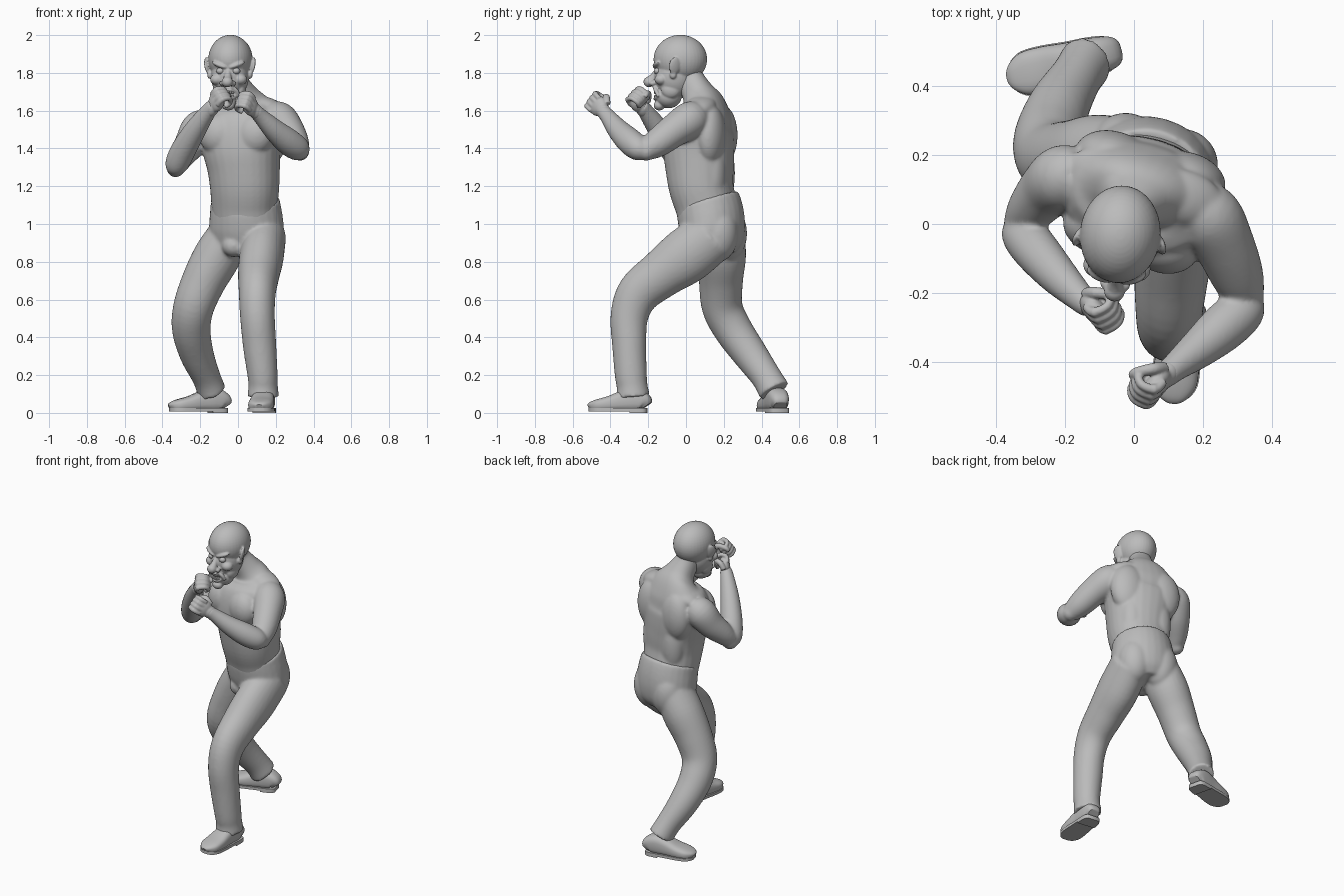
import bpy, bmesh, math
from mathutils import Vector, Matrix

if "Cube" in bpy.data.objects:
    bpy.data.objects.remove(bpy.data.objects["Cube"])

grey = bpy.data.materials.new("plain grey")
grey.use_nodes = True
grey.diffuse_color = (0.5, 0.5, 0.5, 1)
grey.node_tree.nodes["Principled BSDF"].inputs["Base Color"].default_value = (0.5, 0.5, 0.5, 1)


def spline(rows, steps=5):
    """Smooth interpolation through rows of numbers."""
    out = []
    for i in range(len(rows) - 1):
        p = [rows[max(i - 1, 0)], rows[i], rows[i + 1], rows[min(i + 2, len(rows) - 1)]]
        for s in range(steps):
            t = s / steps
            out.append([b + 0.5 * t * (c - a + t * (2*a - 5*b + 4*c - d + t * (3*(b - c) + d - a)))
                        for a, b, c, d in zip(*p)])
    return out + [list(rows[-1])]


def loft(bm, rows, ref=(1, 0, 0), sides=28, power=1.0, m=Matrix()):
    """Skin of oval rings along a path; rows are x, y, z, half width, half depth."""
    rows = spline([r if len(r) == 5 else (*r, r[3]) for r in rows])
    pts = [Vector(r[:3]) for r in rows]
    rings = []
    for i, r in enumerate(rows):
        t = (pts[min(i + 1, len(pts) - 1)] - pts[max(i - 1, 0)]).normalized()
        u = Vector(ref)
        u = (u - t * u.dot(t)).normalized()
        v = t.cross(u)
        ring = []
        for k in range(sides):
            a = 2 * math.pi * k / sides
            c, s = (math.copysign(abs(f) ** power, f) for f in (math.cos(a), math.sin(a)))
            ring.append(bm.verts.new(m @ (pts[i] + u * c * r[3] + v * s * r[4])))
        rings.append(ring)
    for r0, r1 in zip(rings, rings[1:]):
        for k in range(sides):
            n = (k + 1) % sides
            bm.faces.new((r0[k], r0[n], r1[n], r1[k]))
    bm.faces.new(rings[0][::-1])
    bm.faces.new(rings[-1])


def ball(bm, c, r, yaw=0.0, m=Matrix(), tilt=0.0):
    """Ellipsoid at c with radii r."""
    r = r if isinstance(r, tuple) else (r, r, r)
    mat = (m @ Matrix.Translation(c) @ Matrix.Rotation(yaw, 4, 'Z')
           @ Matrix.Rotation(tilt, 4, 'Y') @ Matrix.Diagonal((*r, 1)))
    bmesh.ops.create_uvsphere(bm, u_segments=40, v_segments=24, radius=1, matrix=mat)


def finish(name, bm, voxel=0.0, smooth=4, angle=180):
    """Turn a bmesh into an object, fusing its pieces when a voxel size is given."""
    bmesh.ops.recalc_face_normals(bm, faces=bm.faces)
    me = bpy.data.meshes.new(name)
    bm.to_mesh(me)
    bm.free()
    ob = bpy.data.objects.new(name, me)
    bpy.context.collection.objects.link(ob)
    if voxel:
        rm = ob.modifiers.new("fuse", 'REMESH')
        rm.mode, rm.voxel_size = 'VOXEL', voxel
        sm = ob.modifiers.new("soften", 'SMOOTH')
        sm.factor, sm.iterations = 0.5, smooth
        dg = bpy.context.evaluated_depsgraph_get()
        ob.data = bpy.data.meshes.new_from_object(ob.evaluated_get(dg))
        ob.modifiers.clear()
    ob.data.materials.clear()
    ob.data.materials.append(grey)
    bpy.ops.object.select_all(action='DESELECT')
    ob.select_set(True)
    bpy.context.view_layer.objects.active = ob
    bpy.ops.object.shade_smooth_by_angle(angle=math.radians(angle))


# Bare upper body: trunk, neck, chest, back and arms, turned toward the right
yaw = -0.28
side = (math.cos(yaw), math.sin(yaw), 0)
trunk = Matrix.Translation((0.02, 0.065, 0)) @ Matrix.Rotation(yaw, 4, 'Z')
bm = bmesh.new()
loft(bm, [(.04, .12, 1.0, .17, .15), (.035, .105, 1.1, .175, .16), (.035, .08, 1.2, .183, .168),
          (.03, .072, 1.3, .192, .178), (.02, .068, 1.4, .208, .184), (.015, .072, 1.5, .222, .176),
          (.012, .088, 1.58, .215, .146), (.01, .088, 1.64, .165, .11), (0, .065, 1.69, .1, .085),
          (-.025, .025, 1.76, .072, .075), (-.03, .005, 1.82, .07, .07)], ref=side, power=0.9)
for s in (-1, 1):
    ball(bm, (s * .098, -.105, 1.475), (.105, .08, .11), m=trunk)      # chest muscle
    ball(bm, (s * .11, .1, 1.47), (.115, .078, .16), m=trunk)          # shoulder blade
    ball(bm, (s * .08, .1, 1.27), (.085, .075, .2), m=trunk)           # lower back
    ball(bm, (s * .115, .045, 1.612 + s * .012), (.125, .08, .05), m=trunk, tilt=s * .28)
loft(bm, [(.16, .05, 1.57, .08), (.215, .02, 1.55, .098), (.262, -.06, 1.497, .088),
          (.3, -.15, 1.43, .077), (.322, -.215, 1.39, .058)])
loft(bm, [(.335, -.21, 1.385, .045), (.315, -.25, 1.4, .066), (.26, -.3, 1.44, .07),
          (.19, -.36, 1.5, .058), (.12, -.415, 1.57, .042), (.085, -.445, 1.605, .037)], ref=(0, 0, 1))
ball(bm, (.328, -.21, 1.385), .05)
loft(bm, [(-.16, .14, 1.53, .08), (-.205, .135, 1.505, .095), (-.25, .1, 1.43, .085),
          (-.298, .045, 1.36, .07), (-.325, 0, 1.31, .056)])
loft(bm, [(-.335, 0, 1.285, .042), (-.325, -.025, 1.315, .062), (-.29, -.07, 1.39, .067),
          (-.225, -.145, 1.5, .058), (-.155, -.215, 1.6, .042), (-.125, -.24, 1.63, .037)], ref=(0, 0, 1))
ball(bm, (-.33, .005, 1.295), .048)
finish("bare_upper_body", bm, 0.008, 10)

# Trousers: seat and both legs
bm = bmesh.new()
loft(bm, [(.04, .155, .84, .13, .11), (.042, .15, .89, .185, .15), (.045, .142, .96, .2, .17),
          (.043, .133, 1.03, .196, .176), (.04, .122, 1.09, .188, .174), (.038, .112, 1.125, .183, .168)],
     ref=side)
for s in (-1, 1):
    ball(bm, (s * .085, .135, .95), (.105, .105, .15), m=trunk)        # buttock
ball(bm, (-.02, .05, .885), (.065, .06, .06))
loft(bm, [(.145, .14, .94, .11, .14), (.125, .0, .83, .117, .148), (.11, -.13, .735, .11, .128),
          (.102, -.25, .635, .098, .115), (.103, -.3, .51, .092, .1), (.115, -.3, .35, .088, .09),
          (.13, -.292, .2, .08, .085), (.133, -.285, .14, .078, .082), (.133, -.28, .085, .085, .09)])
loft(bm, [(-.045, .18, .95, .11, .13), (-.11, .188, .83, .125, .13), (-.18, .185, .7, .117, .117),
          (-.235, .192, .56, .108, .108), (-.247, .25, .44, .102, .102), (-.218, .34, .31, .09, .092),
          (-.168, .425, .19, .075, .08), (-.14, .468, .115, .077, .085)])
finish("trousers", bm, 0.009, 8)

# Shoes: rounded upper, thin sole and heel block
for name, heel, toe in (("left_shoe", (.148, -.205), (.112, -.515)),
                        ("right_shoe", (-.06, .5), (-.358, .425))):
    d = Vector(toe) - Vector(heel)
    m = Matrix.Translation((*heel, 0)) @ Matrix.Rotation(math.atan2(d.y, d.x), 4, 'Z')
    shape = [(.002, .035, .06), (.02, .05, .1), (.07, .057, .125), (.13, .06, .11), (.2, .066, .082),
             (.26, .064, .065), (.295, .045, .052), (.31, .02, .038)]
    bm = bmesh.new()
    loft(bm, [(x, 0, .008 + t / 2, w, t / 2) for x, w, t in shape], ref=(0, 1, 0), power=0.7, m=m)
    outline = spline([(x, w + .003) for x, w, t in shape], 3)
    ring = [(x, w) for x, w in outline] + [(x, -w) for x, w in outline[::-1]]
    for keep, low, top in ((ring, .008, .026), ([p for p in ring if p[0] < .09], 0, .02)):
        face = bm.faces.new([bm.verts.new(m @ Vector((x, y, low))) for x, y in keep])
        up = bmesh.ops.extrude_face_region(bm, geom=[face])["geom"]
        bmesh.ops.translate(bm, vec=(0, 0, top - low),
                            verts=[v for v in up if isinstance(v, bmesh.types.BMVert)])
    finish(name, bm, angle=40)

# Clenched hands: x across the knuckles, y along the hand, z out of its back
for name, wrist, along, back, s in (("left_fist", (.095, -.437, 1.595), (-.5, -.5, .52), (.6, -.6, .2), 1),
                                    ("right_fist", (-.14, -.228, 1.61), (.45, -.4, .65), (-.6, -.6, .2), -1)):
    y = Vector(along).normalized()
    z = Vector(back)
    z = (z - y * z.dot(y)).normalized()
    m = (Matrix.Translation(wrist) @ Matrix((y.cross(z), y, z)).transposed().to_4x4()
         @ Matrix.Scale(1.16, 4))
    bm = bmesh.new()
    ball(bm, (0, .045, .0), (.046, .052, .027), m=m)
    ball(bm, (0, .0, 0), (.034, .045, .03), m=m)
    for i in range(4):
        x = (i - 1.5) * .023
        r = .0135 - .0015 * abs(i - 1.5)
        loft(bm, [(x, .05, .014, r), (x, .085, .012, r * 1.1), (x * .95, .098, -.022, r),
                  (x * .9, .075, -.046, r), (x * .85, .045, -.036, r)], sides=12, m=m)
        ball(bm, (x, .087, .01), r * 1.2, m=m)
    loft(bm, [(s * .035, .015, -.01, .016), (s * .05, .05, -.025, .015),
              (s * .03, .075, -.052, .013), (s * .008, .078, -.06, .01)], ref=(0, 0, 1), sides=12, m=m)
    finish(name, bm, 0.0045, 3)

# Head: bald skull, brow, cheeks, round nose, open jaw and ears
face = Matrix.Translation((-.04, -.03, 0)) @ Matrix.Rotation(-.1, 4, 'Z')
bm = bmesh.new()
ball(bm, (0, .0, 1.872), (.117, .142, .129), m=face)
ball(bm, (0, -.03, 1.78), (.1, .108, .12), m=face)
ball(bm, (0, -.062, 1.675), (.07, .068, .062), m=face)
ball(bm, (0, -.112, 1.628), (.034, .03, .027), m=face)                 # chin
loft(bm, [(0, -.12, 1.815, .014), (0, -.14, 1.785, .018), (0, -.16, 1.755, .026), (0, -.165, 1.74, .016)], m=face)
ball(bm, (0, -.167, 1.752), (.03, .029, .028), m=face)
for s in (-1, 1):
    ball(bm, (s * .045, -.12, 1.842), (.046, .022, .014), m=face, tilt=-s * .35, yaw=s * .3)
    ball(bm, (s * .062, -.095, 1.765), (.036, .036, .03), m=face)      # cheek
    ball(bm, (s * .028, -.145, 1.745), (.016, .018, .014), m=face)     # nostril
    ball(bm, (s * .06, -.045, 1.71), (.028, .05, .045), m=face)        # jaw corner
    loft(bm, [(s * .018, -.137, 1.728, .01), (s * .045, -.125, 1.705, .011),
              (s * .055, -.11, 1.675, .01)], sides=12, m=face)         # cheek fold
    ball(bm, (s * .118, -.018, 1.838), (.012, .032, .046), m=face, yaw=s * .45, tilt=s * .2)
    ball(bm, (s * .108, -.028, 1.79), (.012, .018, .022), m=face)
for i in range(16):                                                    # lips
    a = 2 * math.pi * i / 16
    ball(bm, (.036 * math.cos(a), -.133 + .016 * math.cos(a) ** 2, 1.686 + .024 * math.sin(a)),
         (.012, .011, .009), m=face)
finish("head", bm, 0.005, 3)

# Eyes and teeth
bm = bmesh.new()
for s in (-1, 1):
    ball(bm, (s * .042, -.117, 1.81), (.022, .02, .018), m=face)
finish("eyes", bm)
bm = bmesh.new()
for i in range(6):
    x = (i - 2.5) * .0105
    for z in (1.698, 1.674):
        ball(bm, (x, -.135 + 8 * x * x, z), (.0055, .006, .009), m=face)
finish("teeth", bm)
